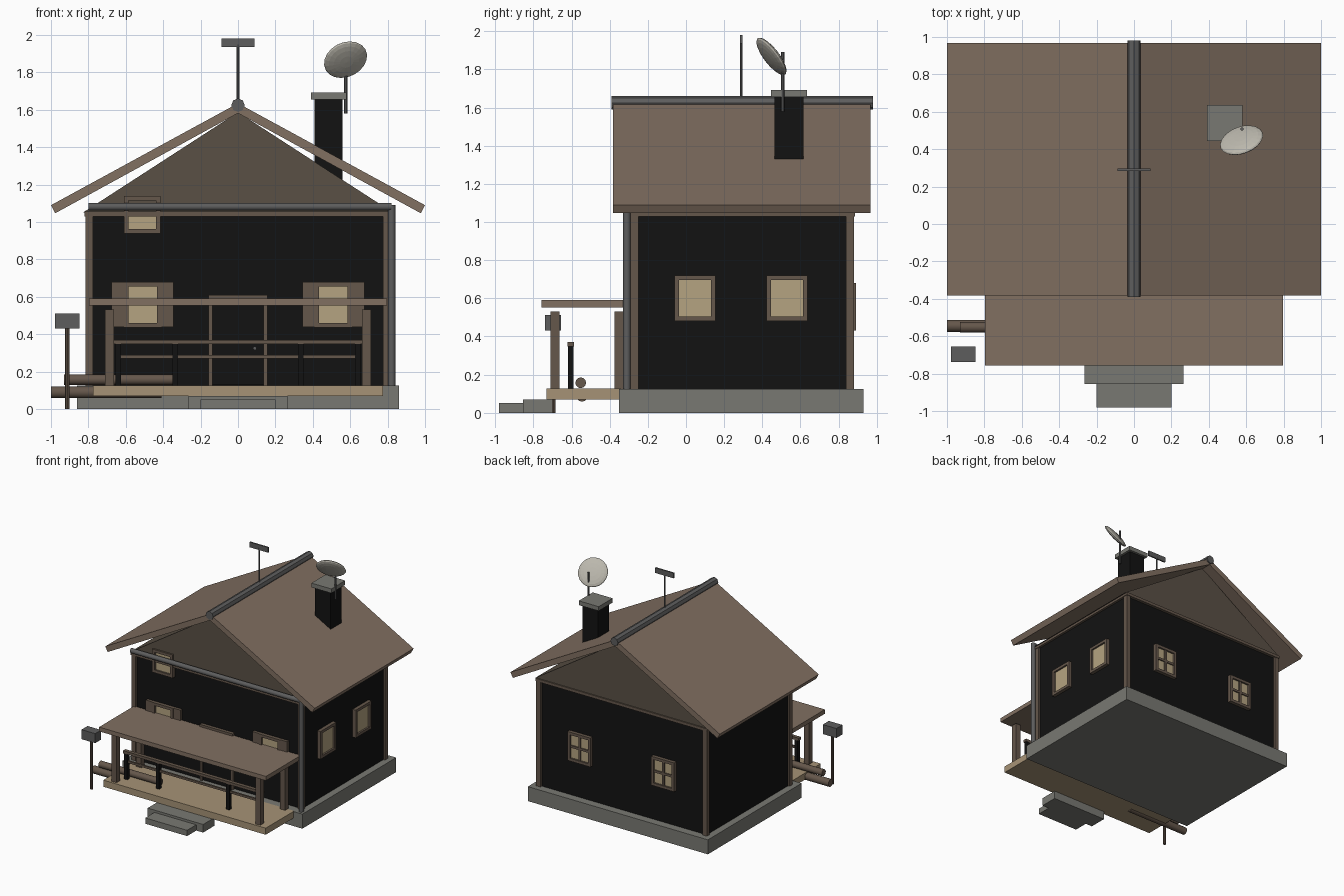
import bpy, bmesh, math
from mathutils import Vector

if "Cube" in bpy.data.objects:
    bpy.data.objects.remove(bpy.data.objects["Cube"])


def mat(name, r, g, b):
    m = bpy.data.materials.new(name)
    m.diffuse_color = (r, g, b, 1)
    m.use_nodes = True
    m.node_tree.nodes["Principled BSDF"].inputs["Base Color"].default_value = m.diffuse_color
    return m


BLACK = mat("charred_timber", .006, .006, .006)
ROOF = mat("roof_brown", .22, .16, .12)
TRIM = mat("trim_brown", .13, .095, .07)
GABLE = mat("gable_brown", .10, .08, .06)
DECK = mat("deck_tan", .38, .29, .18)
GLASS = mat("warm_glass", .46, .37, .22)
STONE = mat("stone_grey", .19, .19, .17)
METAL = mat("metal_grey", .11, .11, .11)
DISH = mat("dish_white", .5, .48, .42)


def finish(name, bm, m):
    bmesh.ops.recalc_face_normals(bm, faces=bm.faces)
    me = bpy.data.meshes.new(name)
    bm.to_mesh(me)
    bm.free()
    me.materials.append(m)
    ob = bpy.data.objects.new(name, me)
    bpy.context.collection.objects.link(ob)
    return ob


def box(name, x0, x1, y0, y1, z0, z1, m):
    bm = bmesh.new()
    bmesh.ops.create_cube(bm, size=1)
    for v in bm.verts:
        v.co = Vector(((x0 + x1) / 2 + v.co.x * (x1 - x0),
                       (y0 + y1) / 2 + v.co.y * (y1 - y0),
                       (z0 + z1) / 2 + v.co.z * (z1 - z0)))
    return finish(name, bm, m)


def prism(name, pts, y0, y1, m):
    """Extrude an x/z outline along y."""
    bm = bmesh.new()
    f = bm.faces.new([bm.verts.new((x, y0, z)) for x, z in pts])
    ext = bmesh.ops.extrude_face_region(bm, geom=[f])
    vs = [g for g in ext["geom"] if isinstance(g, bmesh.types.BMVert)]
    bmesh.ops.translate(bm, verts=vs, vec=(0, y1 - y0, 0))
    return finish(name, bm, m)


def rod(name, a, b, r, m, sides=12):
    a, b = Vector(a), Vector(b)
    bm = bmesh.new()
    bmesh.ops.create_cone(bm, cap_ends=True, segments=sides, radius1=r,
                          radius2=r, depth=(b - a).length)
    q = (b - a).to_track_quat('Z', 'Y')
    for v in bm.verts:
        v.co = q @ v.co + (a + b) / 2
    for f in bm.faces:
        f.smooth = sides > 8 and len(f.verts) == 4
    return finish(name, bm, m)


def window(name, side, c, w, z0, z1, bars=False):
    """Frame, glass and optional glazing bars on one wall."""
    def part(label, u0, u1, a, b, d0, d1, m):
        if side == "front":
            box(label, u0, u1, -.27 - d1, -.27 - d0, a, b, m)
        elif side == "back":
            box(label, u0, u1, .86 + d0, .86 + d1, a, b, m)
        else:
            box(label, .80 + d0, .80 + d1, u0, u1, a, b, m)
    h, t = w / 2, .024
    part(name + "_glass", c - h + t, c + h - t, z0 + t, z1 - t, 0, .015, GLASS)
    part(name + "_frame_left", c - h, c - h + t, z0, z1, 0, .03, TRIM)
    part(name + "_frame_right", c + h - t, c + h, z0, z1, 0, .03, TRIM)
    part(name + "_frame_bottom", c - h + t, c + h - t, z0, z0 + t, 0, .03, TRIM)
    part(name + "_frame_top", c - h + t, c + h - t, z1 - t, z1, 0, .03, TRIM)
    if bars:
        zm = (z0 + z1) / 2
        part(name + "_bar_upright", c - .01, c + .01, z0, z1, 0, .025, TRIM)
        part(name + "_bar_cross", c - h, c + h, zm - .01, zm + .01, 0, .025, TRIM)


# House body
box("foundation", -.86, .86, -.35, .93, 0, .125, STONE)
box("walls", -.80, .80, -.27, .86, .12, 1.05, BLACK)
for x in (-.795, .795):
    for y in (-.27, .86):
        box("corner_board", x - .02, x + .02, y - .02, y + .02, .125, 1.04, TRIM)
box("wall_top_trim", -.82, .82, -.295, .885, 1.03, 1.055, TRIM)
prism("gable", [(-.83, 1.05), (.83, 1.05), (0, 1.587)], -.285, .875, GABLE)

# Roof
for s in (-1, 1):
    prism("roof_slab", [(0, 1.635), (s, 1.09), (s * .977, 1.047), (0, 1.582)],
          -.383, .968, ROOF)
rod("ridge_cap", (0, -.39, 1.625), (0, .98, 1.625), .036, METAL, 8)

# Gutter and downpipe
rod("gutter", (-.80, -.315, 1.082), (.82, -.315, 1.082), .02, METAL)
rod("downpipe", (.822, -.31, .12), (.822, -.31, 1.09), .02, METAL)

# Chimney
box("chimney", .41, .56, .465, .615, 1.22, 1.66, BLACK)
box("chimney_cap", .39, .58, .445, .635, 1.655, 1.692, STONE)

# Antenna and dish
rod("antenna_mast", (0, .29, 1.64), (0, .29, 1.95), .007, METAL, 8)
box("antenna_plate", -.088, .088, .284, .296, 1.935, 1.98, METAL)
rod("dish_mast", (.577, .508, 1.58), (.577, .508, 1.89), .009, METAL, 8)
bm = bmesh.new()
bmesh.ops.create_uvsphere(bm, u_segments=20, v_segments=10, radius=.12)
q = Vector((-.28, .76, .58)).to_track_quat('Z', 'Y')
for v in bm.verts:
    v.co.z *= .2
    v.co = q @ v.co + Vector((.575, .448, 1.868))
finish("dish", bm, DISH)

# Windows
for x in (-.51, .51):
    window("front_window", "front", x, .20, .435, .68)
    for s in (-1, 1):
        a = x + s * .133
        box("shutter", a - .033, a + .033, -.295, -.26, .44, .68, TRIM)
for x in (-.40, .40):
    window("back_window", "back", x, .22, .43, .68, True)
for y in (.048, .53):
    window("side_window", "right", y, .215, .48, .72)
window("attic_window", "front", -.512, .195, .94, 1.14)

# Door
box("door", -.14, .14, -.285, -.26, .13, .59, BLACK)
for x in (-.147, .147):
    box("door_jamb", x - .01, x + .01, -.295, -.26, .125, .605, TRIM)
box("door_lintel", -.157, .157, -.298, -.26, .585, .61, TRIM)
rod("door_knob", (.09, -.30, .325), (.09, -.28, .325), .01, METAL, 8)

# Porch
box("porch_deck", -.776, .776, -.73, -.34, .07, .127, DECK)
box("porch_roof", -.797, .797, -.757, -.28, .553, .59, ROOF)
for x in (-.687, .687):
    for y in (-.687, -.35):
        box("porch_post", x - .024, x + .024, y - .024, y + .024, .12, .532, TRIM)
box("rail_top", -.665, .665, -.62, -.588, .347, .37, TRIM)
box("rail_lower", -.63, .63, -.612, -.596, .27, .288, TRIM)
for x in (-.64, -.335, .335, .64):
    box("rail_post", x - .015, x + .015, -.619, -.589, .12, .35, BLACK)

# Steps
box("step_upper", -.265, .265, -.855, -.70, 0, .07, STONE)
box("step_lower", -.20, .20, -.98, -.85, 0, .05, STONE)

# Logs beside the porch
rod("log_lower", (-1, -.545, .09), (-.41, -.545, .09), .032, TRIM)
rod("log_upper", (-.93, -.552, .157), (-.35, -.552, .157), .028, TRIM)

# Mailbox
rod("mailbox_post", (-.912, -.695, 0), (-.912, -.695, .44), .012, TRIM, 8)
box("mailbox", -.978, -.848, -.738, -.656, .43, .512, METAL)
